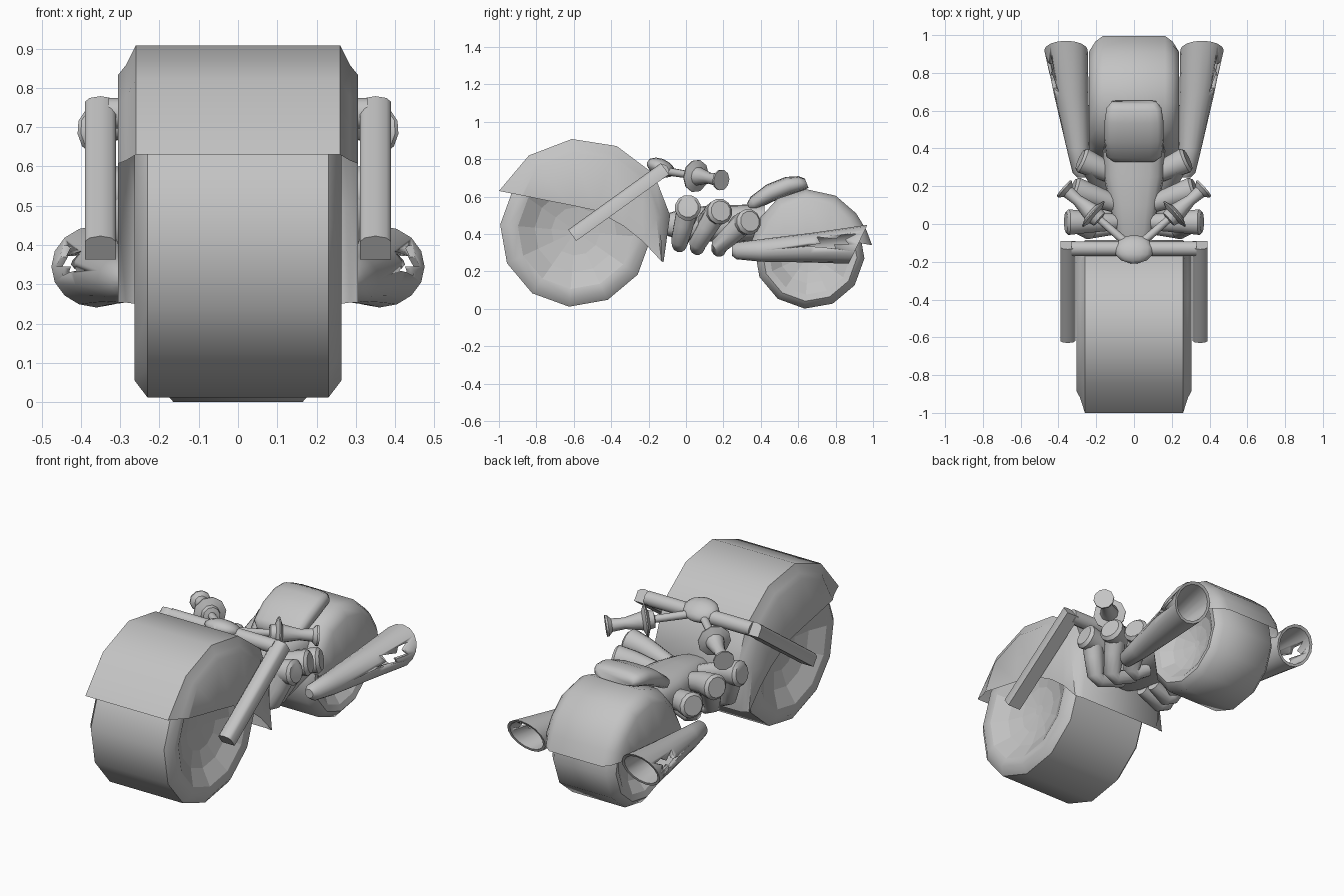
import bpy, bmesh, math
from mathutils import Vector

if "Cube" in bpy.data.objects:
    bpy.data.objects.remove(bpy.data.objects["Cube"])

grey = bpy.data.materials.new("plain grey")
grey.diffuse_color = (0.55, 0.55, 0.55, 1)
grey.use_nodes = True
grey.node_tree.nodes["Principled BSDF"].inputs["Base Color"].default_value = grey.diffuse_color


def make(name, verts, faces, mirror=False, angle=40):
    me = bpy.data.meshes.new(name)
    me.from_pydata([tuple(v) for v in verts], [], faces)
    bm = bmesh.new()
    bm.from_mesh(me)
    bmesh.ops.recalc_face_normals(bm, faces=bm.faces[:])
    bm.to_mesh(me)
    bm.free()
    me.materials.append(grey)
    ob = bpy.data.objects.new(name, me)
    bpy.context.collection.objects.link(ob)
    bpy.ops.object.select_all(action='DESELECT')
    ob.select_set(True)
    bpy.context.view_layer.objects.active = ob
    bpy.ops.object.shade_smooth_by_angle(angle=math.radians(angle))
    if mirror:
        ob.modifiers.new("mirror", 'MIRROR').use_mirror_merge = False
    return ob


def loft(name, rings, closed=True, caps=True, **kw):
    """Skin a list of equal-length rings, with capped ends when closed."""
    n = len(rings[0])
    verts = [p for r in rings for p in r]
    faces = []
    for i in range(len(rings) - 1):
        for j in range(n if closed else n - 1):
            k = (j + 1) % n
            faces.append((i*n + j, i*n + k, (i+1)*n + k, (i+1)*n + j))
    if closed and caps:
        faces += [tuple(range(n)), tuple(range(len(verts) - n, len(verts)))]
    return make(name, verts, faces, **kw)


def tube(name, path, radii, sides=12, **kw):
    """Round tube along a path with a radius at each point."""
    pts = [Vector(p) for p in path]
    rings = []
    for i, p in enumerate(pts):
        t = (pts[min(i+1, len(pts)-1)] - pts[max(i-1, 0)]).normalized()
        u = t.cross(Vector((0, 1, 0))).normalized()
        w = t.cross(u)
        rings.append([p + radii[i] * (u*math.cos(a) + w*math.sin(a))
                      for a in (2*math.pi*(j + .5)/sides for j in range(sides))])
    return loft(name, rings, **kw)


def ring_y(x, y, z, hx, hz, power=1.0, shear=0.0, sides=16):
    """Rounded ring across the y axis."""
    out = []
    for j in range(sides):
        a = 2*math.pi*j/sides
        c, s = math.cos(a), math.sin(a)
        dx = math.copysign(abs(c)**power, c)*hx
        dz = math.copysign(abs(s)**power, s)*hz
        out.append((x + dx, y + shear*dz, z + dz))
    return out


# Wheels: a chamfered tyre with a dished rim and hub on both sides, one closed skin
def wheel(name, y, z, prof, sides=12):
    full = prof + [(-x, r) for x, r in reversed(prof)]
    rings = [[(x, y + r*math.cos(a), z + r*math.sin(a))
              for a in (math.radians(-95 + 360*j/sides) for j in range(sides))] for x, r in full]
    ob = loft(name, rings, angle=50)
    # the dish stays flat-faced, the tyre is smooth
    lip = sorted(r for x, r in prof)[-3]
    for p in ob.data.polygons:
        d = max((Vector(ob.data.vertices[v].co).yz - Vector((y, z))).length for v in p.vertices)
        p.use_smooth = d > lip + .01


wheel("front_wheel", -0.59, 0.415,
      [(.17, .03), (.18, .13), (.205, .22), (.255, .31), (.264, .36), (.23, .405)])
wheel("rear_wheel", 0.66, 0.295,
      [(.11, .02), (.125, .1), (.145, .16), (.19, .22), (.2, .255), (.165, .295)])


# Fenders: an arched sheet with rounded shoulders and side skirts
def fender(name, top, edge, centre, section, depth_scale):
    rings = []
    c = Vector(centre)
    for t, e, k in zip(top, edge, depth_scale):
        t, e = Vector(t), Vector(e)
        d = ((e if k > 1 else c) - t).normalized()
        half = [(x, t + d*min(depth*k, (e - t).length)) for x, depth in section]
        half.append((section[-1][0], e))
        rings.append([(-x, p.x, p.y) for x, p in reversed(half)] + [(x, p.x, p.y) for x, p in half])
    loft(name, rings, closed=False, angle=55)


fender("front_fender",
       [(-1, .63), (-.84, .82), (-.61, .908), (-.37, .87), (-.17, .72), (-.085, .5), (-.12, .25)],
       [(-.87, .605), (-.76, .582), (-.62, .555), (-.48, .525), (-.33, .44), (-.23, .36), (-.13, .255)],
       (-.59, .41), [(.26, 0), (.285, .05), (.305, .075)], (1.6, 1, 1, 1, 1, 1, 1))
fender("rear_fender",
       [(.35, .36), (.4, .49), (.49, .59), (.64, .64), (.8, .605), (.91, .51), (.965, .42), (.995, .34)],
       [(.38, .34), (.45, .34), (.53, .34), (.64, .34), (.75, .35), (.82, .36), (.87, .37), (.91, .355)],
       (.66, .3), [(.165, 0), (.205, .02), (.237, .055)], (1, 1, 1, 1, 1, 1, 1, 1.5))

# Seat and body
loft("seat", [ring_y(0, y, z, hx, hz, .6, -.4) for y, z, hx, hz in (
    (.335, .545, .115, .02), (.36, .565, .148, .035), (.45, .62, .157, .045),
    (.55, .66, .155, .045), (.615, .672, .145, .037), (.645, .672, .12, .025))], angle=60)
loft("body", [ring_y(0, y, z, hx, hz, .7) for y, z, hx, hz in (
    (-.1, .45, .08, .06), (-.03, .45, .105, .08), (.1, .455, .13, .095),
    (.25, .455, .16, .1), (.42, .46, .165, .1))])

# Engine pipes: three capped elbows on each side, turning inward at the bottom
for i, (x, y, z, by, bz, lean) in enumerate(((.3, .01, .54, -.035, .36, .0),
                                             (.265, .165, .52, .06, .345, .35),
                                             (.225, .315, .465, .175, .335, .45))):
    def head(t, dz):
        return (x + t, y + t*lean, z + dz)
    tube("engine_cylinder_%d" % (i+1),
         [head(-.2, -.06), head(-.04, -.012), head(.045, 0), head(.06, .003)],
         [.045, .06, .07, .055], mirror=True)
    tube("engine_pipe_%d" % (i+1),
         [(x, y, z), (x - .03, (y+by)/2, (z+bz)/2), (x - .06, by, bz),
          (x - .09, by, bz - .018), (.07, by + .02, bz + .02)],
         [.06, .053, .046, .04, .036], mirror=True, angle=50)

# Exhausts: flared hollow trumpets with a flame-shaped slot on the outer side
exhaust = loft("exhaust", [ring_y(x, y, z, hx, hz, 1, s) for x, y, z, hx, hz, s in (
    (.275, .245, .31, .025, .025, 0), (.28, .27, .31, .045, .045, 0), (.297, .4, .312, .06, .06, 0),
    (.33, .67, .328, .09, .08, .2), (.36, .92, .345, .115, .104, .48),
    (.36, .918, .345, .1, .09, .48), (.332, .69, .329, .07, .06, .2), (.315, .56, .322, .03, .03, 0))],
    mirror=True)
flame = [(.64, .335), (.72, .35), (.70, .385), (.80, .372), (.83, .395), (.91, .4),
         (.85, .37), (.87, .345), (.79, .345), (.80, .322), (.72, .33)]
cutter = loft("flame_cutter", [[(x, y, z) for y, z in flame] for x in (.365, .6)])
cutter.hide_render = True
cutter.hide_viewport = True
cut = exhaust.modifiers.new("flame", 'BOOLEAN')
cut.operation = 'DIFFERENCE'
cut.solver = 'EXACT'
cut.object = cutter
exhaust.modifiers.move(exhaust.modifiers.find("flame"), 0)

# Front fork legs: straight bars with a crowned front face
section = [(-.04, -.036), (.04, -.036), (.04, .02), (.028, .032), (0, .038), (-.028, .032), (-.04, .02)]
loft("fork_leg", [[(.35 + u, y - .583*v, z + .813*v) for u, v in section]
                  for y, z in ((-.608, .392), (-.112, .748))], mirror=True, angle=50)

# Bar that joins the forks, with the steering hub in its middle
tube("fork_bar", [(-.33, -.13, .735), (.33, -.13, .735)], [.04, .04])
loft("steering_hub", [ring_y(0, -.135 + .075*math.sin(a), .755 - .02*math.sin(a),
                             .105*math.cos(a), .05*math.cos(a))
                      for a in (math.radians(d) for d in (-80, -50, -20, 10, 40, 65, 80))])


# Handlebars: thin rod, lens-shaped guard, tapered grip and end disc
def along(t):
    return Vector((.04, -.10, .735)).lerp(Vector((.372, .19, .688)), t)


stations = [(0, .022), (.42, .02), (.43, .045), (.49, .05), (.52, .088), (.535, .088),
            (.57, .05), (.62, .045), (.78, .03), (.93, .035), (.975, .056), (1, .056)]
tube("handlebar", [along(t) for t, r in stations], [r for t, r in stations], sides=10, mirror=True)
